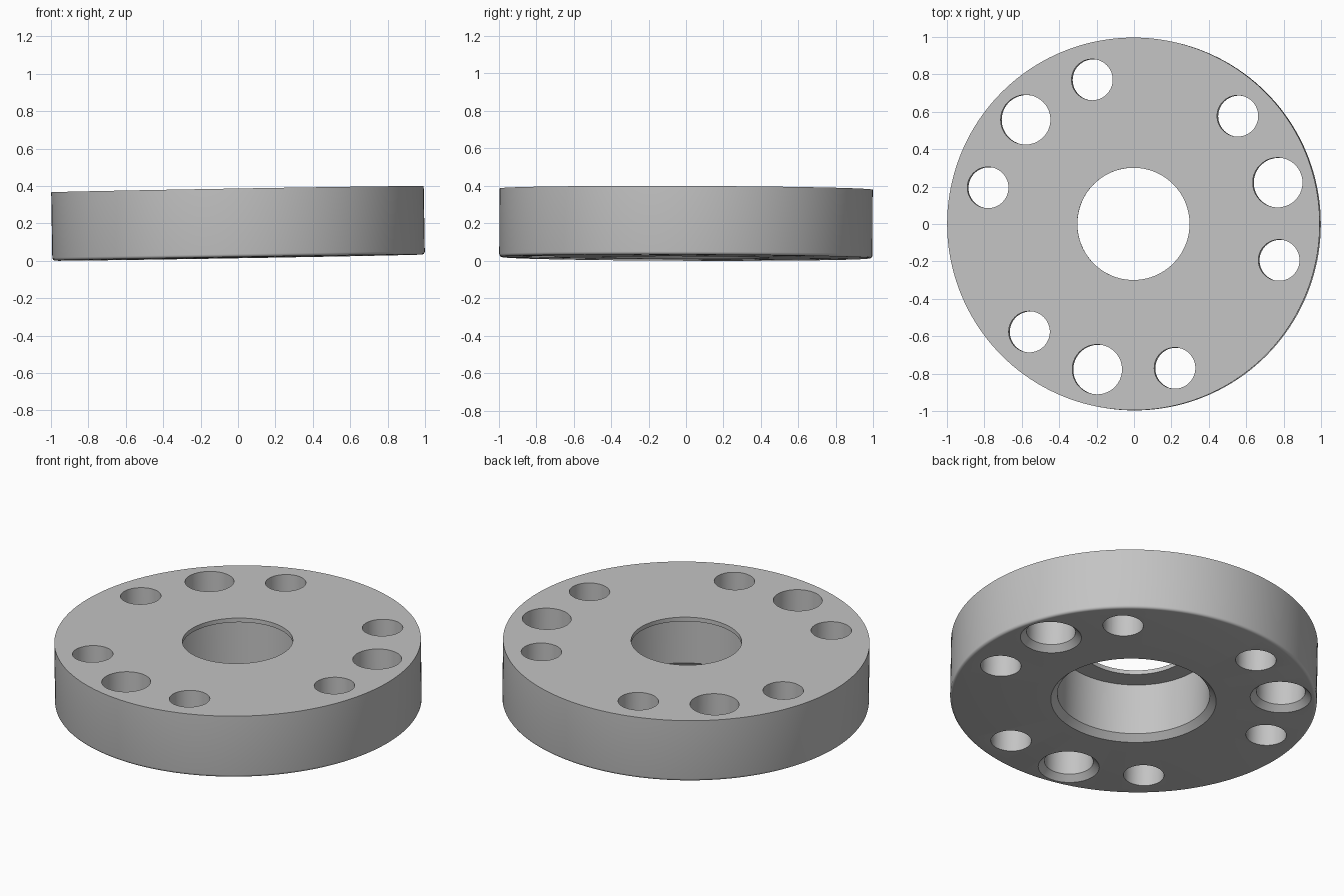
import bpy, bmesh, math
from mathutils import Matrix

old = bpy.data.objects.get("Cube")
if old:
    bpy.data.objects.remove(old, do_unlink=True)

RADIUS, THICK, LIP = 0.996, 0.366, 0.025
FILLET, HOLE_CIRCLE = 0.016, 0.802

steel = bpy.data.materials.new("plain_grey")
steel.use_nodes = True
grey = (0.55, 0.55, 0.55, 1)
steel.diffuse_color = grey
steel.node_tree.nodes["Principled BSDF"].inputs["Base Color"].default_value = grey


def lathe(name, profile, segments, closed):
    """Revolve an (r, z) profile about z; open profiles get end caps."""
    bm = bmesh.new()
    rings = []
    for i in range(segments):
        a = math.tau * i / segments
        rings.append([bm.verts.new((r * math.cos(a), r * math.sin(a), z)) for r, z in profile])
    n = len(profile)
    for i in range(segments):
        a, b = rings[i], rings[(i + 1) % segments]
        for j in range(n if closed else n - 1):
            k = (j + 1) % n
            bm.faces.new((a[j], b[j], b[k], a[k]))
    if not closed:
        bm.faces.new([ring[0] for ring in rings])
        bm.faces.new([ring[-1] for ring in rings])
    bmesh.ops.recalc_face_normals(bm, faces=bm.faces)
    mesh = bpy.data.meshes.new(name)
    bm.to_mesh(mesh)
    bm.free()
    mesh.materials.append(steel)
    obj = bpy.data.objects.new(name, mesh)
    bpy.context.collection.objects.link(obj)
    return obj


# Disc with a stepped, chamfered bore and a rounded lower rim
fillet = [(RADIUS - FILLET + FILLET * math.sin(t * math.pi / 8),
           FILLET - FILLET * math.cos(t * math.pi / 8)) for t in range(5)]
profile = [(0.30, THICK), (0.30, THICK - LIP), (0.414, THICK - LIP),
           (0.414, 0.035), (0.449, 0)] + fillet + [(RADIUS, THICK)]
disc = lathe("flange_disc", profile, 160, True)

# Hole profiles: plain bolt hole, and larger hole countersunk from below
bolt_profile = [(0.11, -0.1), (0.11, THICK + 0.1)]
sunk_profile = [(0.166, -0.1), (0.166, 0), (0.133, 0.033), (0.133, THICK + 0.1)]

# Three groups, each a large hole between two bolt holes
cutters = []
for group in range(3):
    for offset, shape in ((-30, bolt_profile), (0, sunk_profile), (30, bolt_profile)):
        angle = math.radians(16 + 120 * group + offset)
        cutter = lathe("hole_cutter", shape, 64, False)
        cutter.location = (HOLE_CIRCLE * math.cos(angle), HOLE_CIRCLE * math.sin(angle), 0)
        cutter.hide_render = True
        cutters.append(cutter)
        cut = disc.modifiers.new("hole", 'BOOLEAN')
        cut.operation, cut.solver, cut.object = 'DIFFERENCE', 'EXACT', cutter

# Bake the cuts, then drop the cutters
bpy.context.view_layer.update()
baked = bpy.data.meshes.new_from_object(disc.evaluated_get(bpy.context.evaluated_depsgraph_get()))
disc.modifiers.clear()
disc.data = baked
for cutter in cutters:
    bpy.data.objects.remove(cutter, do_unlink=True)

# Slight lean of the whole part, then centre it and rest it on the ground
baked.transform(Matrix.Rotation(-0.0168, 4, 'Y') @ Matrix.Rotation(-0.0035, 4, 'X'))
low = [min(v.co[i] for v in baked.vertices) for i in range(3)]
high = [max(v.co[i] for v in baked.vertices) for i in range(3)]
baked.transform(Matrix.Translation((-(low[0] + high[0]) / 2, -(low[1] + high[1]) / 2, -low[2])))

bpy.ops.object.select_all(action='DESELECT')
disc.select_set(True)
bpy.context.view_layer.objects.active = disc
bpy.ops.object.shade_smooth_by_angle(angle=math.radians(30))
